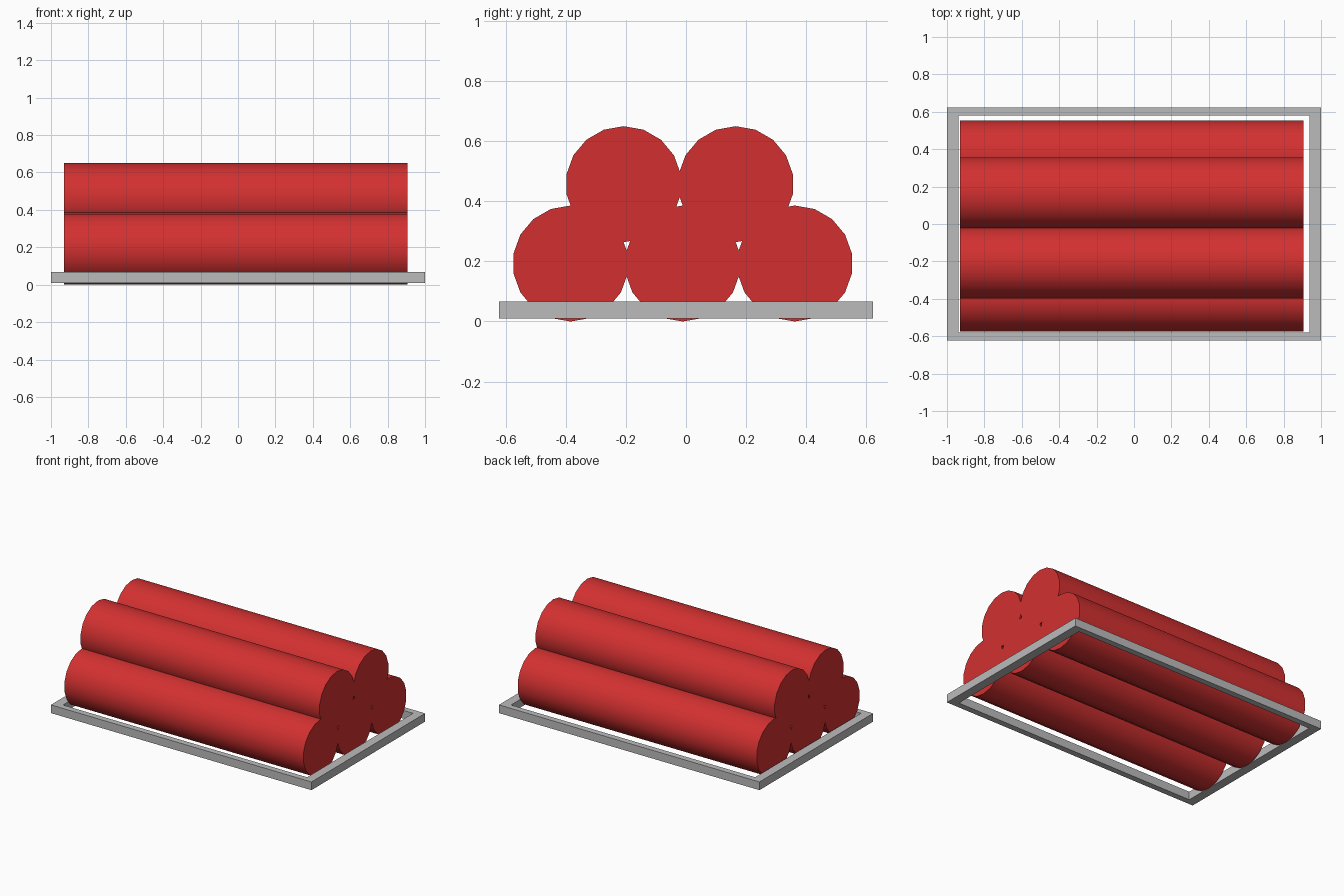
import bpy
import bmesh
import math
from mathutils import Matrix

cube = bpy.data.objects.get("Cube")
if cube:
    bpy.data.objects.remove(cube, do_unlink=True)


def make_material(name, rgb):
    mat = bpy.data.materials.new(name)
    mat.use_nodes = True
    color = (*rgb, 1)
    mat.diffuse_color = color
    mat.node_tree.nodes["Principled BSDF"].inputs["Base Color"].default_value = color
    return mat


def make_object(name, bm, mat):
    bmesh.ops.recalc_face_normals(bm, faces=bm.faces)
    mesh = bpy.data.meshes.new(name)
    bm.to_mesh(mesh)
    bm.free()
    mesh.materials.append(mat)
    obj = bpy.data.objects.new(name, mesh)
    bpy.context.collection.objects.link(obj)
    return obj


red = make_material("red", (0.65, 0.03, 0.03))
grey = make_material("grey", (0.5, 0.5, 0.5))

SIDES = 18
RADIUS = 0.193
X_MIN, X_MAX = -0.93, 0.905
SPACING = 0.373
MIDDLE_Y = -0.011
UPPER_Z = 0.457


def make_roll(name, y, z):
    """Rod along x, with a corner of its cross-section pointing straight up."""
    bm = bmesh.new()
    bmesh.ops.create_cone(bm, cap_ends=True, segments=SIDES, radius1=RADIUS,
                          radius2=RADIUS, depth=X_MAX - X_MIN)
    turn = Matrix.Rotation(math.pi / 2, 4, 'Y') @ Matrix.Rotation(math.pi, 4, 'Z')
    # Choose the spin that puts a corner on the vertical axis
    bm.transform(turn)
    top = max(bm.verts, key=lambda v: v.co.z).co
    bm.transform(Matrix.Rotation(math.atan2(top.y, top.z), 4, 'X'))
    bm.transform(Matrix.Translation(((X_MIN + X_MAX) / 2, y, z)))
    for face in bm.faces:
        face.smooth = len(face.verts) == 4
    for edge in bm.edges:
        edge.smooth = all(f.smooth for f in edge.link_faces)
    return make_object(name, bm, red)


# Lower row of three rolls, upper row of two
for i, side in enumerate(("front", "middle", "back")):
    make_roll(f"lower_roll_{side}", MIDDLE_Y + (i - 1) * SPACING, RADIUS)
for i, side in enumerate(("front", "back")):
    make_roll(f"upper_roll_{side}", MIDDLE_Y - 0.01 + (i - 0.5) * SPACING, UPPER_Z)

# Open rectangular frame round the lower row
bm = bmesh.new()
corners = ((-1, -1), (1, -1), (1, 1), (-1, 1))
outer, inner = [[bm.verts.new((sx * x, sy * y, 0.01)) for sx, sy in corners]
                for x, y in ((1.0, 0.623), (0.937, 0.581))]
ring = []
for i in range(4):
    j = (i + 1) % 4
    ring.append(bm.faces.new((outer[i], outer[j], inner[j], inner[i])))
result = bmesh.ops.extrude_face_region(bm, geom=ring, use_keep_orig=True)
raised = [g for g in result["geom"] if isinstance(g, bmesh.types.BMVert)]
bmesh.ops.translate(bm, verts=raised, vec=(0, 0, 0.057))
make_object("base_frame", bm, grey)
